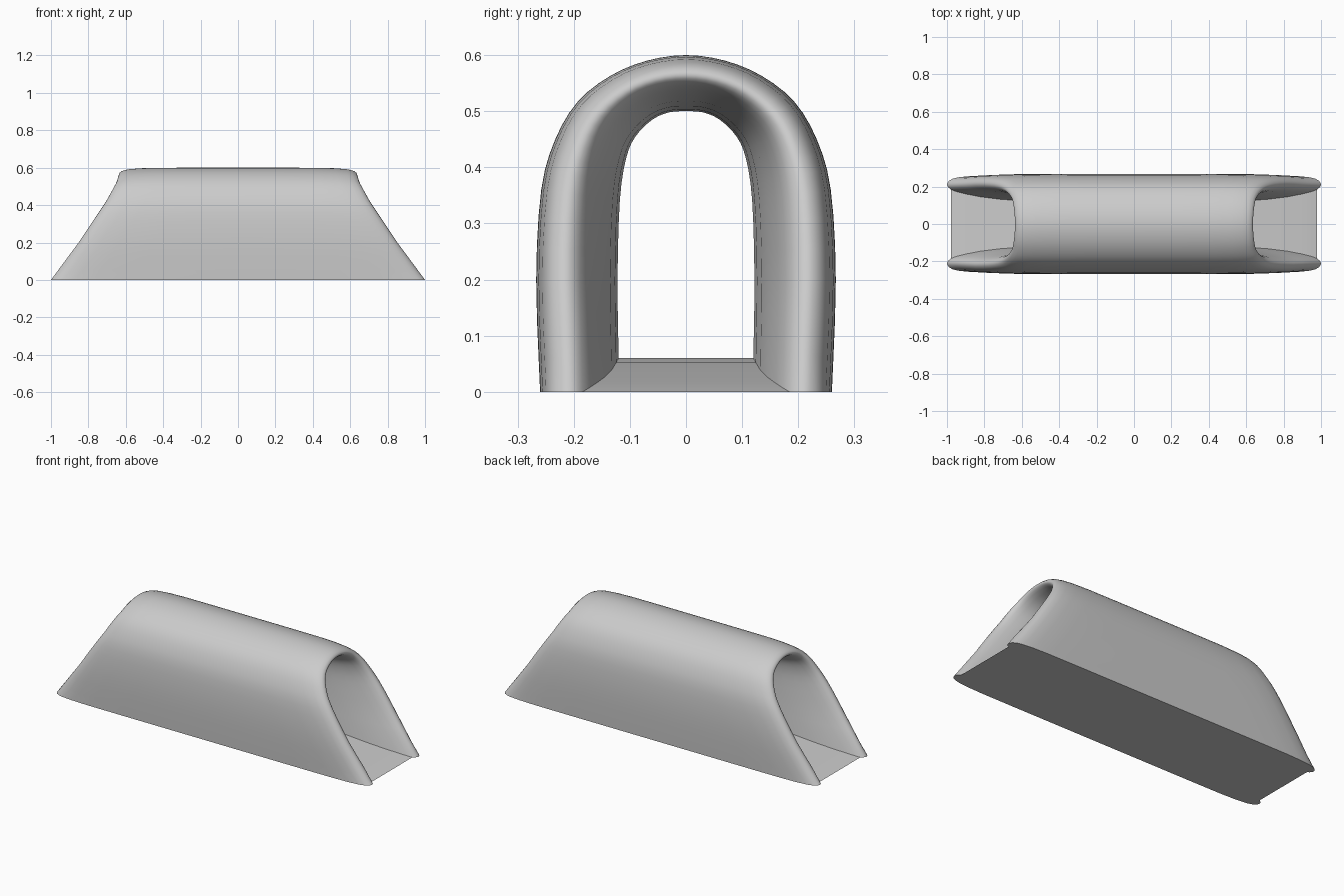
import bpy, bmesh

if "Cube" in bpy.data.objects:
    bpy.data.objects.remove(bpy.data.objects["Cube"])

# Half arch outlines (y, z), from the foot up to the crown
OUTER = [(.26, 0), (.267, .2), (.258, .36), (.233, .45), (.193, .517), (.135, .563), (.07, .59), (0, .6)]
INNER = [(.12, .06), (.122, .2), (.118, .34), (.107, .415), (.09, .455), (.06, .485), (.03, .498), (0, .5)]
# Slanted end: rim height -> x
SLANT = [(0, 1.0), (.2, .852), (.42, .705), (.52, .65), (.57, .635), (.6, .63)]
# Wall section: (distance behind the rim, blend outer -> inner); None = middle of the tunnel
ROWS = [(None, 0), (.4, 0), (.22, .005), (.12, .03), (.06, .075), (.03, .13), (.012, .2), (.003, .28),
        (0, .35), (.003, .42), (.01, .48), (.022, .54), (.05, .62), (.1, .71), (.18, .82),
        (.28, .91), (.4, .97), (.52, 1), (None, 1)]
RIM = 8
LIP = 11          # row where the floor meets the end
STEPS = 3


def interp(table, v):
    for (a, p), (b, q) in zip(table, table[1:]):
        if v <= b:
            return p + (q - p) * (v - a) / (b - a)
    return table[-1][1]


def smooth_arch(half):
    """Catmull-Rom through the half outline mirrored to a full arch."""
    pts = half + [(-y, z) for y, z in reversed(half[:-1])]
    out = []
    for i in range(len(pts) - 1):
        a, b, c, d = pts[max(i - 1, 0)], pts[i], pts[i + 1], pts[min(i + 2, len(pts) - 1)]
        for s in range(STEPS):
            t = s / STEPS
            out.append(tuple(.5 * (2 * b[k] + (c[k] - a[k]) * t + (2 * a[k] - 5 * b[k] + 4 * c[k] - d[k]) * t * t
                                   + (3 * b[k] - a[k] - 3 * c[k] + d[k]) * t ** 3) for k in (0, 1)))
    return out + [pts[-1]]


outer, inner = smooth_arch(OUTER), smooth_arch(INNER)
rim_b = ROWS[RIM][1]
bm = bmesh.new()
cols = []
for k, (o, n) in enumerate(zip(outer, inner)):
    foot = k in (0, len(outer) - 1)
    xe = interp(SLANT, 0 if foot else o[1] + (n[1] - o[1]) * rim_b)
    col = []
    for r, (d, b) in enumerate(ROWS):
        x = 0 if d is None else xe - d
        y = o[0] + (n[0] - o[0]) * b
        z = o[1] + (n[1] - o[1]) * b
        if foot:      # flat underside, then the gently rising floor
            rise = .52 if d is None else d
            z = 0 if r <= LIP else .06 * min(1, (rise - .022) / .45) ** .8
        col.append(bm.verts.new((x, y, z)))
    cols.append(col)

# Arch walls
for a, b in zip(cols, cols[1:]):
    for r in range(len(ROWS) - 1):
        bm.faces.new((a[r], a[r + 1], b[r + 1], b[r]))
# Floor and flat underside
first, last = cols[0], cols[-1]
for r in range(LIP, len(ROWS) - 1):
    bm.faces.new((first[r], last[r], last[r + 1], first[r + 1]))
bm.faces.new(first[:LIP + 1] + last[LIP::-1])
bmesh.ops.recalc_face_normals(bm, faces=bm.faces)

mesh = bpy.data.meshes.new("tunnel_shell")
bm.to_mesh(mesh)
bm.free()
# Outward check: the underside must face down
if mesh.polygons[-1].normal.z > 0:
    mesh.flip_normals()
shell = bpy.data.objects.new("tunnel_shell", mesh)
bpy.context.collection.objects.link(shell)

# Mirror to the other end
mirror = shell.modifiers.new("mirror", 'MIRROR')
mirror.use_axis = (True, False, False)
mirror.merge_threshold = .0005
bpy.context.view_layer.objects.active = shell
shell.select_set(True)
bpy.ops.object.modifier_apply(modifier=mirror.name)
bpy.ops.object.shade_smooth_by_angle(angle=.87)
